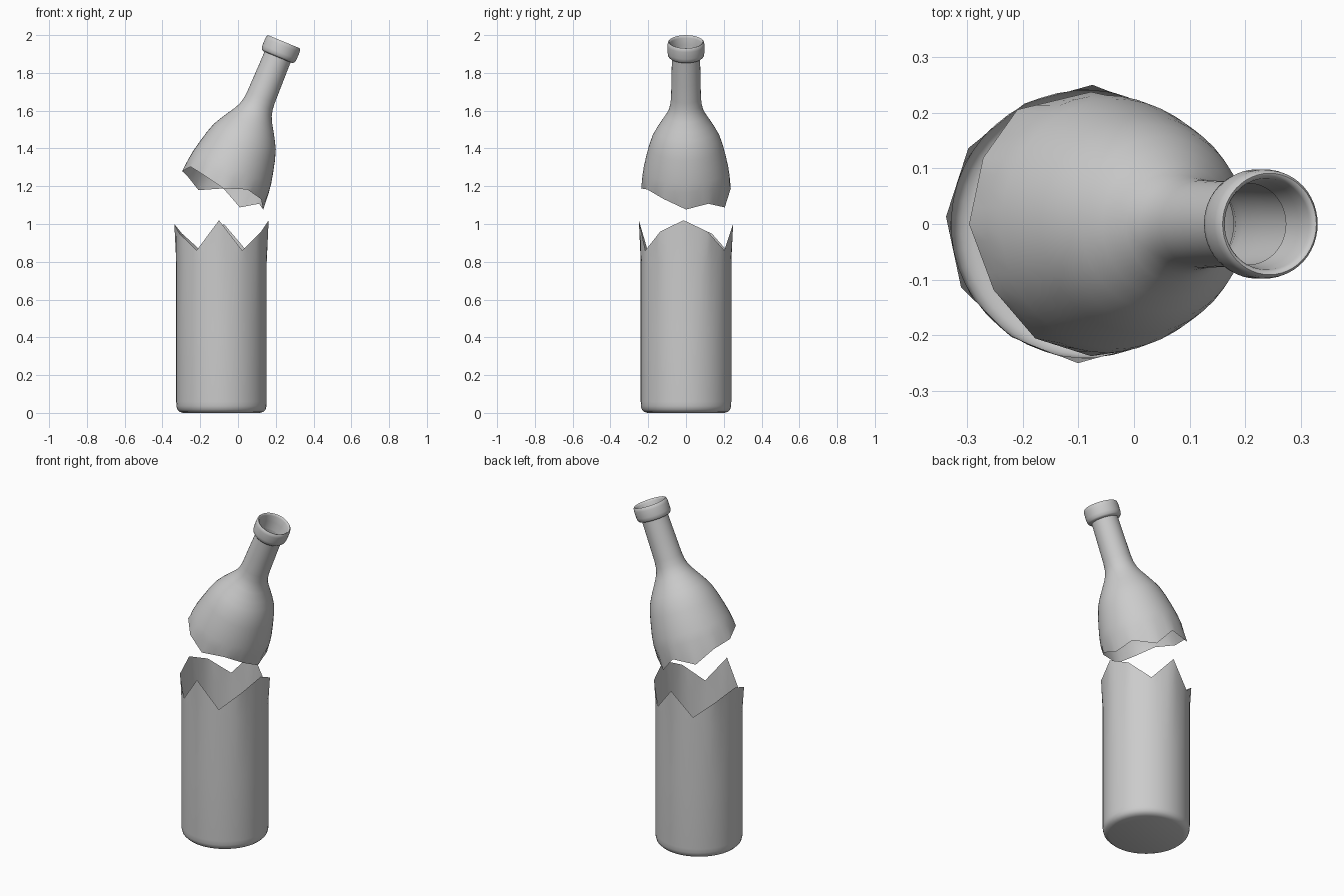
import bpy, bmesh, math
from mathutils import Vector, Matrix

if "Cube" in bpy.data.objects:
    bpy.data.objects.remove(bpy.data.objects["Cube"])

SEG, CORNERS = 48, 12
STEP = SEG // CORNERS


def ring_points(r, h, phase):
    return [Vector((r * math.cos(phase + math.tau * i / SEG),
                    r * math.sin(phase + math.tau * i / SEG), h)) for i in range(SEG)]


def jagged_points(corners, phase):
    """Straight-sided broken edge through twelve (radius, height) corners."""
    pts = []
    pos = [Vector((r * math.cos(phase + math.tau * k / CORNERS),
                   r * math.sin(phase + math.tau * k / CORNERS), h))
           for k, (r, h) in enumerate(corners)]
    for k in range(CORNERS):
        for j in range(STEP):
            pts.append(pos[k].lerp(pos[(k + 1) % CORNERS], j / STEP))
    return pts


def lathe(name, profile, edge, phase, matrix, cap=False, flip=False):
    bm = bmesh.new()
    rings = [ring_points(r, h, phase) for r, h in profile]
    rings.append(jagged_points(edge, phase))
    rings = [[bm.verts.new(p) for p in ring] for ring in rings]
    for a, b in zip(rings, rings[1:]):
        for i in range(SEG):
            j = (i + 1) % SEG
            quad = (a[i], a[j], b[j], b[i])
            bm.faces.new(quad[::-1] if flip else quad)
    if cap:
        bm.faces.new(rings[0][::-1])
    mesh = bpy.data.meshes.new(name)
    bm.to_mesh(mesh)
    bm.free()
    ob = bpy.data.objects.new(name, mesh)
    bpy.context.collection.objects.link(ob)
    ob.matrix_world = matrix
    bpy.ops.object.select_all(action='DESELECT')
    ob.select_set(True)
    bpy.context.view_layer.objects.active = ob
    bpy.ops.object.shade_smooth_by_angle(angle=math.radians(50))
    return ob


# Lower half: straight body with rounded foot and four broken teeth
body = [(0.205, 0.0), (0.222, 0.006), (0.234, 0.018), (0.239, 0.036),
        (0.24, 0.06), (0.24, 0.45), (0.24, 0.80)]
tooth_heights = [1.02, 0.96, 0.86, 1.00, 0.86, 0.95,
                 1.00, 0.95, 0.86, 1.02, 0.86, 0.96]
body_edge = [(0.242 + 0.008 * (h > 0.9), h) for h in tooth_heights]
lathe("bottle_body", body, body_edge, math.radians(-3),
      Matrix.Translation((-0.0875, 0, 0)), cap=True)

# Upper half: lip, neck and shoulder, measured down the axis from the mouth
neck = [(0.073, 0.10), (0.078, 0.05), (0.082, 0.012), (0.086, 0.002), (0.091, 0.0),
        (0.096, 0.006), (0.098, 0.02), (0.098, 0.06), (0.095, 0.078),
        (0.088, 0.086), (0.075, 0.088), (0.075, 0.12), (0.077, 0.22), (0.079, 0.32),
        (0.083, 0.36), (0.091, 0.39), (0.105, 0.42), (0.133, 0.465), (0.157, 0.505),
        (0.178, 0.545), (0.196, 0.60), (0.212, 0.665), (0.224, 0.72), (0.231, 0.77)]
edge_depths = [0.863, 0.843, 0.90, 0.84, 0.899, 0.85,
               0.839, 0.80, 0.815, 0.84, 0.797, 0.816]
tilt = Matrix.Translation((0.243, 0, 1.965)) @ Matrix.Rotation(math.radians(22.4), 4, 'Y')
lathe("bottle_neck", [(r, -t) for r, t in neck],
      [(0.237, -t) for t in edge_depths], 0, tilt, flip=True)
